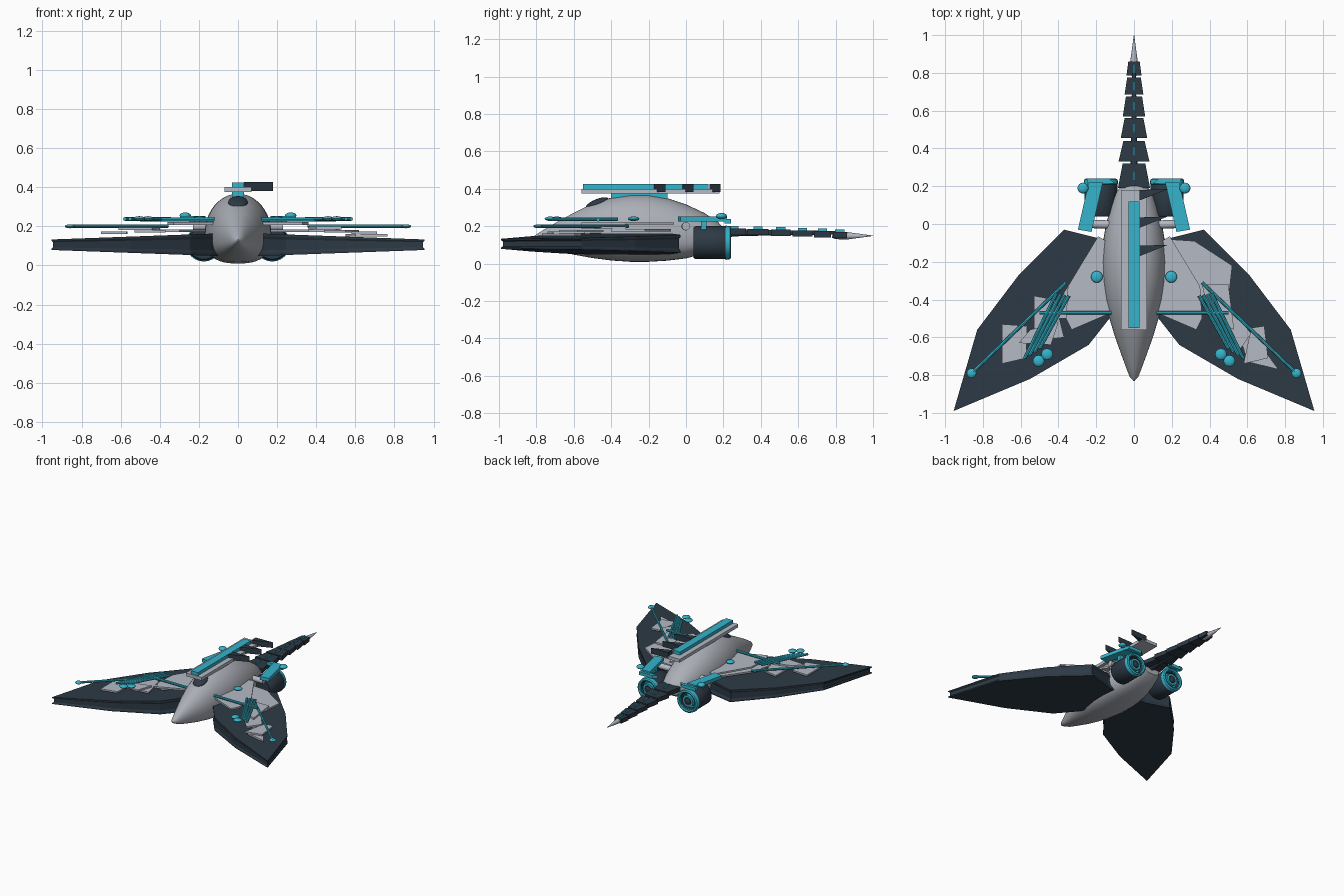
import bpy, bmesh, math
from mathutils import Vector

if "Cube" in bpy.data.objects:
    bpy.data.objects.remove(bpy.data.objects["Cube"])


def material(name, rgb):
    m = bpy.data.materials.new(name)
    m.diffuse_color = (*rgb, 1)
    m.use_nodes = True
    m.node_tree.nodes["Principled BSDF"].inputs["Base Color"].default_value = m.diffuse_color
    return m


HULL = material("hull grey", (0.41, 0.43, 0.47))
PANEL = material("panel grey", (0.46, 0.49, 0.56))
NAVY = material("dark slate", (0.026, 0.042, 0.060))
TEAL = material("teal", (0.035, 0.46, 0.60))


def finish(bm, name, mat, smooth=False):
    bmesh.ops.recalc_face_normals(bm, faces=bm.faces[:])
    me = bpy.data.meshes.new(name)
    bm.to_mesh(me)
    bm.free()
    me.materials.append(mat)
    ob = bpy.data.objects.new(name, me)
    bpy.context.collection.objects.link(ob)
    if smooth:
        bpy.ops.object.select_all(action='DESELECT')
        ob.select_set(True)
        bpy.context.view_layer.objects.active = ob
        bpy.ops.object.shade_smooth_by_angle(angle=math.radians(40))
    return ob


def loft(name, rings, mat, smooth=False):
    """Join equal-length rings of points and cap both ends."""
    bm = bmesh.new()
    vs = [[bm.verts.new(p) for p in r] for r in rings]
    n = len(vs[0])
    for a, b in zip(vs, vs[1:]):
        for i in range(n):
            j = (i + 1) % n
            bm.faces.new((a[i], a[j], b[j], b[i]))
    bm.faces.new(vs[0])
    bm.faces.new(vs[-1])
    return finish(bm, name, mat, smooth)


def plate(name, pts, z0, z1, mat, s=1):
    return loft(name, [[(s * x, y, z) for x, y in pts] for z in (z0, z1)], mat)


def box(name, x0, x1, y0, y1, z0, z1, mat):
    return plate(name, [(x0, y0), (x1, y0), (x1, y1), (x0, y1)], z0, z1, mat)


def rod(name, a, b, r, mat, n=8):
    a, b = Vector(a), Vector(b)
    q = (b - a).to_track_quat('Z', 'Y')
    circle = [q @ Vector((r * math.cos(t), r * math.sin(t), 0))
              for t in (math.tau * i / n for i in range(n))]
    return loft(name, [[p + c for c in circle] for p in (a, b)], mat, n > 8)


def ball(name, c, size, mat, seg=16):
    bm = bmesh.new()
    bmesh.ops.create_uvsphere(bm, u_segments=seg, v_segments=seg // 2, radius=1)
    bmesh.ops.scale(bm, vec=size, verts=bm.verts)
    bmesh.ops.translate(bm, vec=c, verts=bm.verts)
    return finish(bm, name, mat, True)


def lathe_y(name, cx, cz, profile, mat, n=24):
    """Closed profile of (y, radius) turned about an axis along y."""
    rings = [[(cx + r * math.cos(t), y, cz + r * math.sin(t))
              for t in (math.tau * i / n for i in range(n))] for y, r in profile]
    return loft(name, rings, mat, True)


# fuselage: y, half width, bottom, top
STATIONS = [(-0.83, .004, .125, .133), (-0.81, .022, .11, .15), (-0.76, .042, .088, .182),
            (-0.7, .064, .072, .217), (-0.6, .1, .048, .272), (-0.5, .13, .03, .322),
            (-0.4, .153, .017, .353), (-0.3, .167, .01, .367), (-0.2, .171, .01, .367),
            (-0.1, .165, .016, .35), (0, .148, .028, .317), (0.1, .12, .055, .27),
            (0.17, .092, .088, .225), (0.2, .07, .11, .19)]


def hull_section(y, w, z0, z1):
    mid, pts = z0 + 0.42 * (z1 - z0), []
    for i in range(40):
        c, s = math.cos(math.tau * i / 40), math.sin(math.tau * i / 40)
        e = 1 if s >= 0 else 0.75
        h = z1 - mid if s >= 0 else mid - z0
        pts.append((w * math.copysign(abs(c) ** e, c), y,
                    mid + h * math.copysign(abs(s) ** e, s)))
    return pts


loft("fuselage", [hull_section(*s) for s in STATIONS], HULL, True)
canopy = ball("cockpit_canopy", (0, 0, 0), (.05, .065, .022), NAVY, 24)
canopy.location = (0, -0.475, 0.323)
canopy.rotation_euler.x = math.radians(22)

# dorsal rail, with blades on one side
box("rail_base", -.07, .07, -.56, .18, .375, .4, PANEL)
box("rail_strip", -.03, .03, -.55, .12, .4, .425, TEAL)
box("rail_mount", -.03, .03, -.4, -.1, .345, .376, TEAL)
for i, y in enumerate((-0.17, -0.02, 0.125)):
    plate(f"rail_blade_{i}", [(.03, y), (.18, y + .06), (.03, y + .055)], .382, .427, NAVY)

# tail: shrinking plates with a centre strip on each
TAIL = [(.19, .32, .085, .06, .17), (.33, .44, .082, .056, .169), (.455, .56, .07, .05, .165),
        (.57, .675, .059, .043, .161), (.685, .775, .05, .036, .157), (.785, .86, .04, .03, .153)]
for i, (y0, y1, w0, w1, z) in enumerate(TAIL):
    plate(f"tail_segment_{i}", [(-w0, y0), (w0, y0), (w1, y1), (-w1, y1)], z - .017, z + .017, NAVY)
    m = (y0 + y1) / 2
    box(f"tail_strip_{i}", -.004, .004, m - .025, m + .025, z + .012, z + .03, TEAL)
lathe_y("tail_core", 0, .165, [(.15, .03), (.3, .018), (.8, .01)], NAVY, 10)
lathe_y("tail_spike", 0, .149, [(.78, .01), (.8, .018), (.86, .02), (1.0, .001)], PANEL, 12)

WING = [(.1, -.08), (.17, -.08), (.37, -.03), (.61, -.27), (.83, -.56), (.955, -.99),
        (.55, -.82), (.24, -.64), (.13, -.5), (.1, -.45)]


def wing_ring(s, level, shrink):
    """Wing outline at level -1..1, thinner toward the tip, drawn in by shrink."""
    return [(s * (x + (.45 - x) * shrink), y + (-.45 - y) * shrink,
             .106 + level * (.058 - .031 * (x - .1) / .85)) for x, y in WING]


# wing panels: outline, underside height
PANELS = [([(.13, -.1), (.19, -.065), (.35, -.33), (.36, -.5), (.33, -.56), (.12, -.47)], .208)]
RIGHT = [([(.17, -.08), (.32, -.09), (.52, -.22), (.5, -.4), (.36, -.4)], .172),
         ([(.36, -.32), (.5, -.32), (.53, -.56), (.4, -.5)], .185),
         ([(.51, -.44), (.62, -.58), (.55, -.68), (.44, -.56)], .168),
         ([(.62, -.55), (.69, -.54), (.71, -.71), (.58, -.74)], .160),
         ([(.55, -.56), (.64, -.6), (.765, -.77), (.6, -.73)], .148)]
LEFT = [([(.17, -.08), (.37, -.36), (.4, -.5), (.3, -.5)], .172),
        ([(.53, -.38), (.42, -.4), (.37, -.6), (.53, -.62)], .168),
        ([(.61, -.63), (.55, -.56), (.4, -.52), (.44, -.64)], .182),
        ([(.7, -.53), (.565, -.54), (.57, -.71), (.7, -.74)], .160)]

for s, side in ((1, "right"), (-1, "left")):
    # wing with a grooved rim
    loft(f"wing_{side}", [wing_ring(s, l, k) for l, k in
                          ((-1, 0), (-.75, 0), (-.5, .02), (.5, .02), (.75, 0), (1, 0))], NAVY)
    for i, (pts, z) in enumerate(PANELS + (RIGHT if s > 0 else LEFT)):
        plate(f"wing_panel_{side}_{i}", pts, z, z + .013, PANEL, s)

    # wing rods and knobs
    rod(f"cross_rod_{side}", (s * .12, -.47, .235), (s * .5, -.47, .235), .01, TEAL)
    rod(f"long_rod_{side}", (s * .36, -.31, .2), (s * .87, -.8, .2), .009, TEAL)
    ball(f"rod_tip_{side}", (s * .86, -.79, .2), (.026, .026, .01), TEAL, 12)
    for i in range(4):
        d = i * .022
        rod(f"bundle_rod_{side}_{i}", (s * (.345 + d), -.38 + d * .2, .238),
            (s * (.5 + d * 1.2), -.66 - d * .8, .238), .0095, TEAL)
    for i, (x, y) in enumerate(((.46, -.69), (.505, -.725))):
        ball(f"wing_knob_{side}_{i}", (s * x, y, .24), (.031, .031, .012), TEAL, 12)
    ball(f"shoulder_knob_{side}", (s * .197, -.28, .24), (.031, .031, .012), TEAL)

    # engine: drum with a hollow back, outer ring and inner nozzle ring
    ex, ez = s * .175, .112
    lathe_y(f"engine_{side}", ex, ez, [(.04, .08), (.05, .088), (.215, .088), (.225, .082),
                                       (.225, .066), (.2, .06)], NAVY)
    lathe_y(f"engine_ring_{side}", ex, ez, [(.2, .066), (.212, .092), (.236, .088), (.241, .078),
                                            (.236, .068), (.2, .066)], TEAL)
    lathe_y(f"nozzle_ring_{side}", ex, ez, [(.19, .046), (.23, .046), (.23, .03), (.19, .03)], TEAL)
    lathe_y(f"nozzle_hub_{side}", ex, ez, [(.19, .029), (.232, .026), (.24, .012)], NAVY)
    rod(f"engine_pylon_{side}", (s * .05, -.005, .2), (s * .23, .0, .2), .022, PANEL, 12)

    # arm above the engine
    plate(f"engine_arm_{side}", [(.165, .22), (.24, .22), (.297, -.03), (.225, -.042)],
          .225, .252, TEAL, s)
    plate(f"arm_crossbar_{side}", [(.1, .215), (.13, .24), (.25, .24), (.25, .205)],
          .215, .24, TEAL, s)
    box(f"arm_strut_{side}", s * .21 - .015, s * .21 + .015, .08, .11, .15, .23, TEAL)
    ball(f"arm_knob_{side}", (s * .27, .19, .255), (.029, .029, .016), TEAL)
